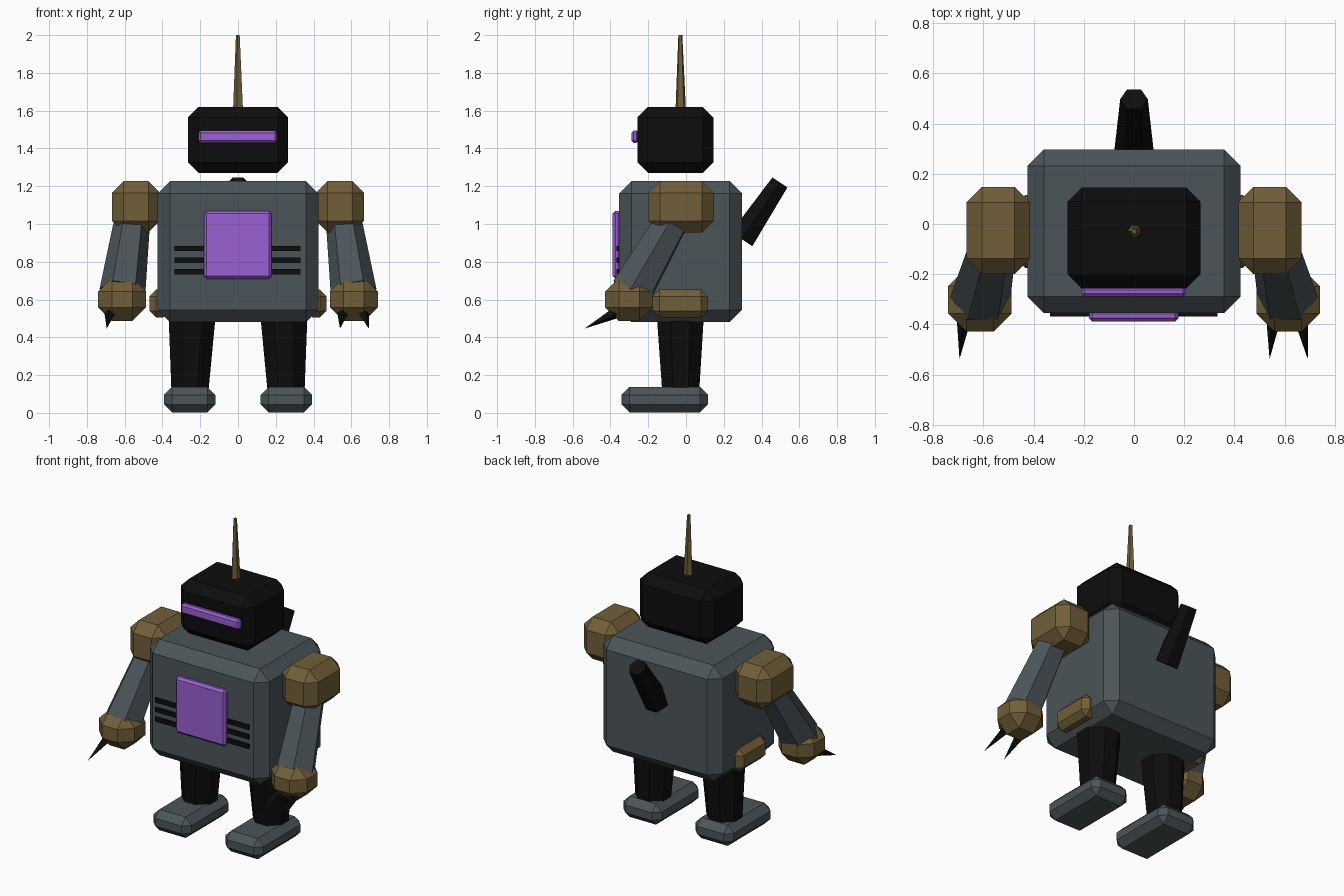
import bpy, bmesh, math
from mathutils import Vector, Matrix

if "Cube" in bpy.data.objects:
    bpy.data.objects.remove(bpy.data.objects["Cube"], do_unlink=True)


def material(name, rgb):
    m = bpy.data.materials.new(name)
    m.use_nodes = True
    m.diffuse_color = (*rgb, 1)
    m.node_tree.nodes["Principled BSDF"].inputs["Base Color"].default_value = (*rgb, 1)
    return m


SLATE = material("slate grey", (0.07, 0.09, 0.1))
BLACK = material("black", (0.004, 0.004, 0.004))
BRONZE = material("bronze", (0.165, 0.113, 0.04))
PURPLE = material("purple", (0.32, 0.115, 0.64))


def finish(bm, name, mat):
    bmesh.ops.recalc_face_normals(bm, faces=bm.faces)
    mesh = bpy.data.meshes.new(name)
    bm.to_mesh(mesh)
    bm.free()
    mesh.materials.append(mat)
    obj = bpy.data.objects.new(name, mesh)
    bpy.context.collection.objects.link(obj)
    return obj


def box(name, mat, xs, ys, zs, bevel=0):
    """Chamfered box given by its extent on each axis."""
    bm = bmesh.new()
    bmesh.ops.create_cube(bm, size=1)
    for v in bm.verts:
        v.co = [(a + b) / 2 + c * (b - a) for (a, b), c in zip((xs, ys, zs), v.co)]
    if bevel:
        bmesh.ops.bevel(bm, geom=bm.edges[:], offset=bevel, segments=1,
                        profile=0.5, affect='EDGES')
    return finish(bm, name, mat)


def rod(name, mat, start, end, r1, r2, sides, turn=0):
    """Tapered prism from start to end; turn spins its corners."""
    start, end = Vector(start), Vector(end)
    axis = end - start
    bm = bmesh.new()
    bmesh.ops.create_cone(bm, cap_ends=True, segments=sides, radius1=r1,
                          radius2=r2, depth=axis.length)
    rot = Vector((0, 0, 1)).rotation_difference(axis).to_matrix().to_4x4()
    place = Matrix.Translation((start + end) / 2) @ rot @ Matrix.Rotation(turn, 4, 'Z')
    bmesh.ops.transform(bm, matrix=place, verts=bm.verts)
    return finish(bm, name, mat)


def span(side, a, b):
    return tuple(sorted((side * a, side * b)))


# Body and head
box("torso", SLATE, (-0.425, 0.425), (-0.355, 0.297), (0.48, 1.227), 0.066)
box("head", BLACK, (-0.265, 0.265), (-0.257, 0.145), (1.27, 1.62), 0.056)
box("visor", PURPLE, (-0.21, 0.207), (-0.289, -0.25), (1.43, 1.495), 0.012)
rod("antenna", BRONZE, (0.003, -0.028, 1.58), (0, -0.03, 2), 0.03, 0.011, 5,
    math.pi / 2)

# Chest panel and vent slats
box("chest_panel", PURPLE, (-0.18, 0.178), (-0.388, -0.345), (0.71, 1.07), 0.014)
for i in range(3):
    z = 0.747 + 0.0615 * i
    box(f"vent_slat_{i + 1}", BLACK, (-0.335, 0.332), (-0.368, -0.35),
        (z - 0.014, z + 0.014))

# Exhaust pipe on the back
rod("exhaust_pipe", BLACK, (0, 0.295, 0.92), (0, 0.497, 1.22), 0.078, 0.055, 6,
    math.pi / 2)

# Limbs on both sides
for side, word in ((1, "left"), (-1, "right")):
    box(f"{word}_shoulder", BRONZE, span(side, 0.413, 0.668), (-0.2, 0.147),
        (0.955, 1.227), 0.062)
    rod(f"{word}_arm", SLATE, (side * 0.55, -0.03, 1.09), (side * 0.612, -0.29, 0.64),
        0.09, 0.122, 6)
    box(f"{word}_hand", BRONZE, span(side, 0.487, 0.74), (-0.428, -0.175),
        (0.487, 0.715), 0.072)
    box(f"{word}_hip_block", BRONZE, span(side, 0.36, 0.468), (-0.175, 0.115),
        (0.505, 0.652), 0.035)
    rod(f"{word}_leg", BLACK, (side * 0.255, -0.028, 0.1), (side * 0.243, -0.03, 0.52),
        0.105, 0.135, 8, math.pi / 8)
    box(f"{word}_foot", SLATE, span(side, 0.12, 0.392), (-0.342, 0.117),
        (0.003, 0.137), 0.042)

# Claws: a pair on the left hand, a single one on the right
for name, base, tip in (("left_outer_claw", 0.662, 0.692),
                        ("left_inner_claw", 0.558, 0.54),
                        ("right_claw", -0.675, -0.695)):
    rod(name, BLACK, (base, -0.35, 0.54), (tip, -0.538, 0.446), 0.034, 0, 4)
